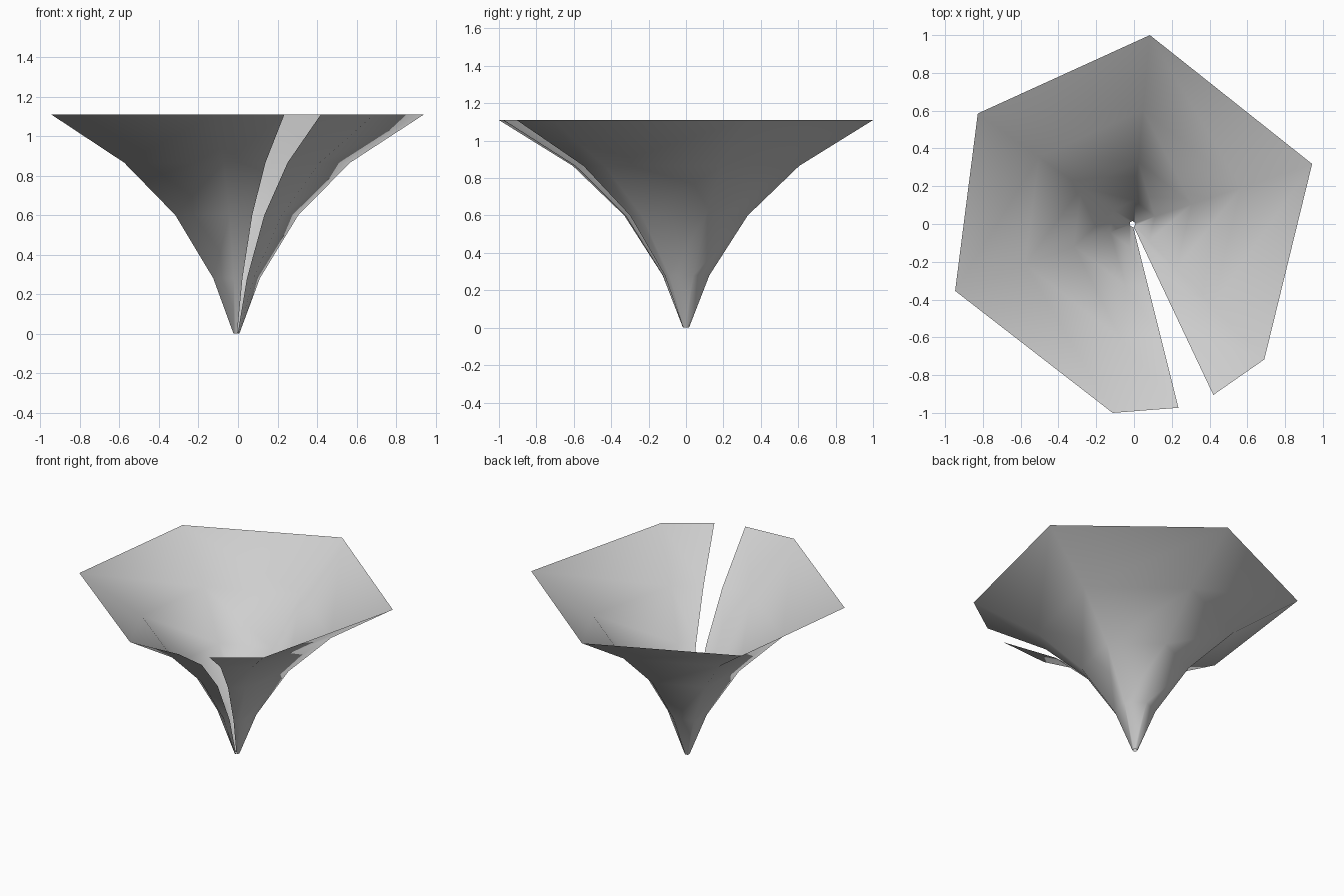
import bpy
import bmesh

cube = bpy.data.objects.get("Cube")
if cube:
    bpy.data.objects.remove(cube, do_unlink=True)

# One plain grey for the whole sheet
grey = bpy.data.materials.new("light grey")
grey.use_nodes = True
colour = (0.62, 0.62, 0.62, 1.0)
grey.diffuse_color = colour
grey.node_tree.nodes["Principled BSDF"].inputs["Base Color"].default_value = colour

# Rim outline, counter-clockwise, from one lip of the slit to the other
rim = [(0.42, -0.905), (0.69, -0.717), (0.943, 0.318), (0.084, 1.0),
       (-0.827, 0.585), (-0.947, -0.354), (-0.113, -1.0), (0.235, -0.973)]
# Flaring profile: (height, size relative to the rim)
profile = [(0.0, 0.016), (0.28, 0.125), (0.6, 0.33), (0.865, 0.605), (1.11, 1.0)]
axis_x = -0.008

# Open hexagonal funnel, slit down the front
bm = bmesh.new()
rings = [[bm.verts.new((axis_x + (x - axis_x) * s, y * s, z)) for x, y in rim]
         for z, s in profile]
for low, high in zip(rings, rings[1:]):
    for i in range(len(rim) - 1):
        bm.faces.new((low[i], low[i + 1], high[i + 1], high[i])).smooth = True

mesh = bpy.data.meshes.new("slit_funnel")
bm.to_mesh(mesh)
bm.free()
mesh.materials.append(grey)
funnel = bpy.data.objects.new("slit_funnel", mesh)
bpy.context.collection.objects.link(funnel)
